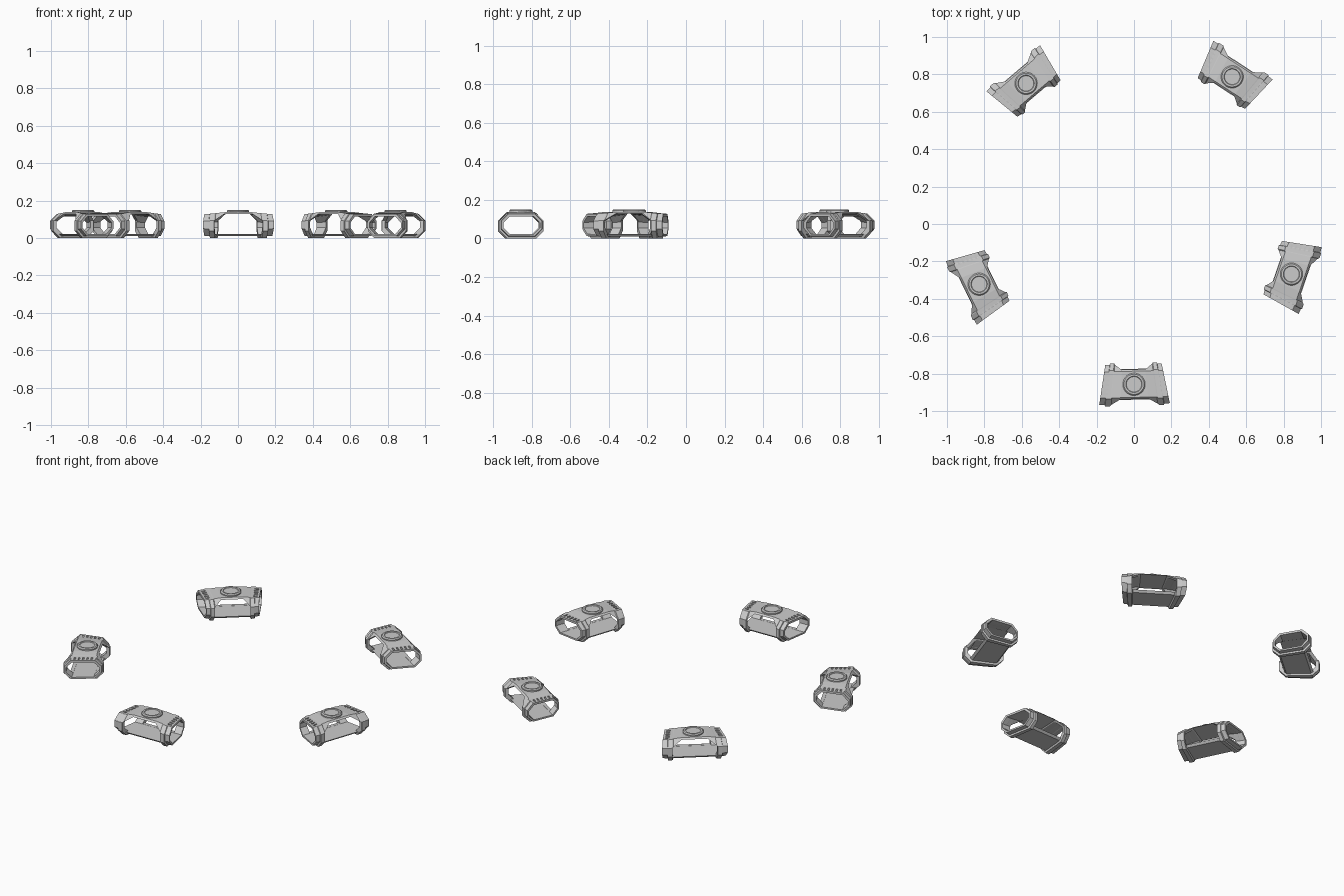
import bpy, bmesh, math
from mathutils import Matrix

if "Cube" in bpy.data.objects:
    bpy.data.objects.remove(bpy.data.objects["Cube"])

KEY = 1.05   # keystone: the outer (-y) side of each module is longer


def octagon(x, w, zb, zt, c):
    return [(x, s * a, z) for s, a, z in (
        (1, w - c, zt), (1, w, zt - c), (1, w, zb + c), (1, w - c, zb),
        (-1, w - c, zb), (-1, w, zb + c), (-1, w, zt - c), (-1, w - c, zt))]


def to_object(name, bm):
    bmesh.ops.recalc_face_normals(bm, faces=bm.faces[:])
    me = bpy.data.meshes.new(name)
    bm.to_mesh(me)
    bm.free()
    ob = bpy.data.objects.new(name, me)
    bpy.context.collection.objects.link(ob)
    return ob


def prism(bm, pts, depth):
    f = bm.faces.new([bm.verts.new((x, -depth, z)) for x, z in pts])
    r = bmesh.ops.extrude_face_region(bm, geom=[f])
    for v in r['geom']:
        if isinstance(v, bmesh.types.BMVert):
            v.co.y = depth


# Octagonal tube: x, half width, bottom, top (with raised ribs beside the opening)
half = [(.17, .106, .012, .128), (.143, .108, .010, .129), (.141, .114, .0, .130),
        (.117, .114, .0, .132), (.112, .108, .010, .133), (.068, .108, .010, .138)]
stations = half + [(-x, w, b, t) for x, w, b, t in reversed(half)]
bm = bmesh.new()
outer, inner = [], []
for x, w, b, t in stations:
    outer.append([bm.verts.new(p) for p in octagon(x, w, b, t, .038)])
    inner.append([bm.verts.new(p) for p in octagon(x, .095, .022, t - .013, .033)])
for i in range(8):
    j = (i + 1) % 8
    for k in range(len(stations) - 1):
        for ring in (outer, inner):
            bm.faces.new((ring[k][i], ring[k][j], ring[k + 1][j], ring[k + 1][i]))
    for k in (0, -1):
        bm.faces.new((outer[k][i], outer[k][j], inner[k][j], inner[k][i]))
frame = to_object("module_frame", bm)

# Side openings with sloped upper corners
bm = bmesh.new()
prism(bm, [(-.116, .0225), (.116, .0225), (.116, .093), (.07, .1285), (-.07, .1285), (-.116, .093)], .2)
opening = to_object("opening_cutter", bm)

# Rows of vent slots at both ends of the roof
bm = bmesh.new()
for s in (-1, 1):
    for n in range(5):
        m = Matrix.Translation((s * .146, (n - 2) * .024, .133)) @ Matrix.Diagonal((.024, .010, .02, 1))
        bmesh.ops.create_cube(bm, size=1, matrix=m)
vents = to_object("vent_cutter", bm)

for cutter in (opening, vents):
    cutter.hide_render = True
    mod = frame.modifiers.new(cutter.name, 'BOOLEAN')
    mod.operation = 'DIFFERENCE'
    mod.solver = 'EXACT'
    mod.object = cutter
deps = bpy.context.evaluated_depsgraph_get()
frame_mesh = bpy.data.meshes.new_from_object(frame.evaluated_get(deps))
for ob in (frame, opening, vents):
    bpy.data.objects.remove(ob)
for v in frame_mesh.vertices:
    v.co.x *= 1 - KEY * v.co.y

# Round cap on the roof: bevelled rim with a slightly sunken centre
bm = bmesh.new()
N = 28
rings = [[bm.verts.new((r * math.cos(2 * math.pi * i / N), r * math.sin(2 * math.pi * i / N), z))
          for i in range(N)]
         for r, z in ((.060, .134), (.060, .145), (.054, .151), (.044, .151), (.041, .147))]
for a, b in zip(rings, rings[1:]):
    for i in range(N):
        j = (i + 1) % N
        bm.faces.new((a[i], a[j], b[j], b[i]))
bm.faces.new(rings[-1])
bm.faces.new(rings[0][::-1])
cap = to_object("roof_cap", bm)
cap_mesh = cap.data
bpy.data.objects.remove(cap)

# Five modules set around the circle
places = [(0, -.857, 1.5), (.842, -.268, 71), (.525, .787, 147), (-.577, .752, 220.5), (-.828, -.322, 296)]
for n, (x, y, ang) in enumerate(places, 1):
    for name, me in (("module_frame", frame_mesh), ("roof_cap", cap_mesh)):
        ob = bpy.data.objects.new(f"{name}_{n}", me)
        ob.location = (x, y, 0)
        ob.rotation_euler.z = math.radians(ang)
        bpy.context.collection.objects.link(ob)
